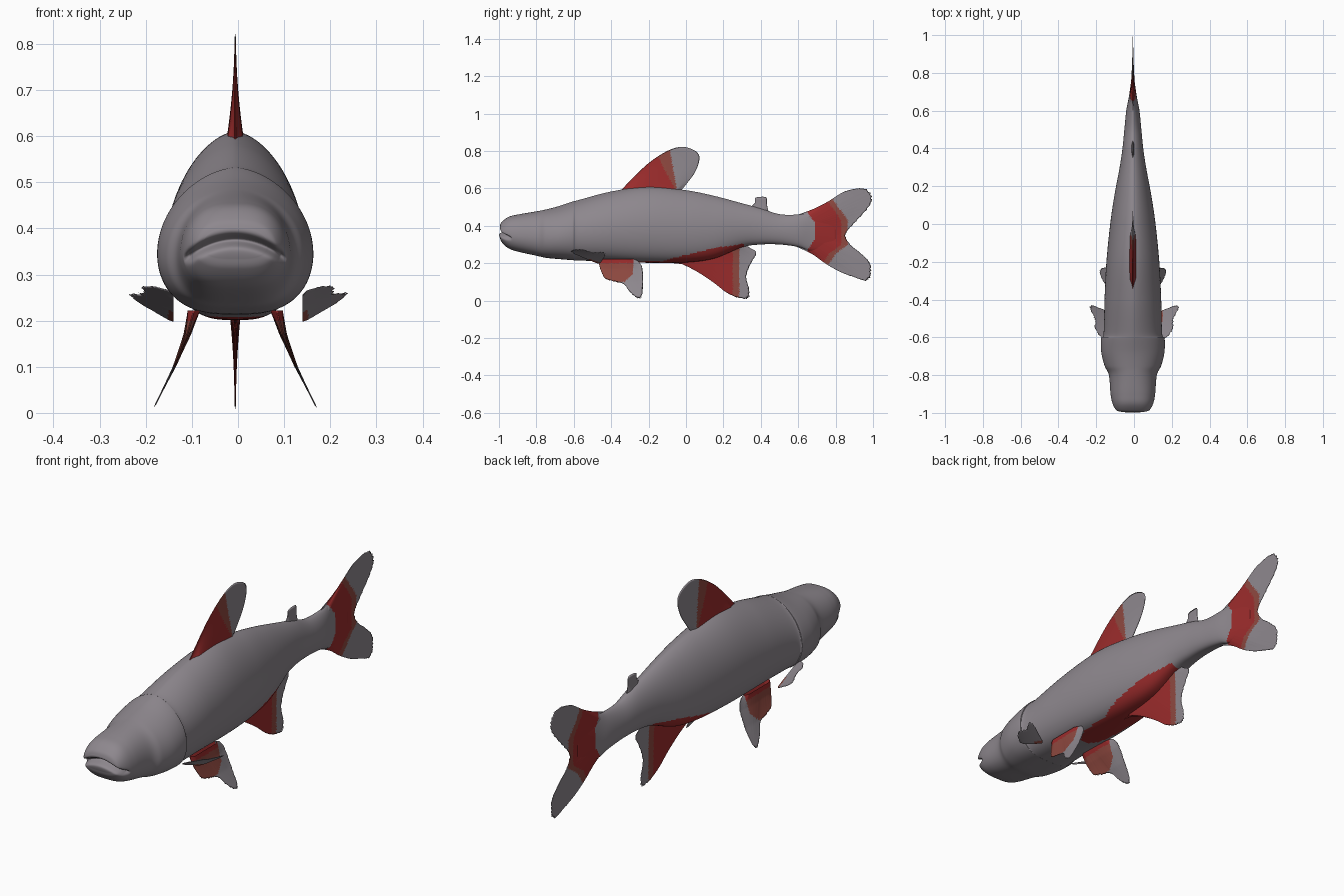
import bpy, bmesh, math, random
from mathutils import Vector

if "Cube" in bpy.data.objects:
    bpy.data.objects.remove(bpy.data.objects["Cube"])
random.seed(4)
X0 = -0.006  # body midline


def material(name, rgb):
    m = bpy.data.materials.new(name)
    m.diffuse_color = (*rgb, 1)
    m.use_nodes = True
    m.node_tree.nodes["Principled BSDF"].inputs["Base Color"].default_value = m.diffuse_color
    return m


MATS = [material("grey_skin", (0.27, 0.245, 0.27)),
        material("red_fin", (0.33, 0.025, 0.025)),
        material("rust_band", (0.27, 0.065, 0.05))]
GREY, RED, RUST = 0, 1, 2


def lerp(a, b, t):
    return a + (b - a) * t


def table(pts, x):
    """Piecewise linear lookup."""
    if x <= pts[0][0]:
        return pts[0][1]
    for (a, va), (b, vb) in zip(pts, pts[1:]):
        if x <= b:
            return lerp(va, vb, (x - a) / (b - a))
    return pts[-1][1]


def spline(pts, t):
    """Catmull-Rom through pts, t in 0..1."""
    n = len(pts) - 1
    i = min(int(t * n), n - 1)
    f = t * n - i
    p = [Vector(pts[max(0, min(n, i + k))]) for k in (-1, 0, 1, 2)]
    return 0.5 * (2 * p[1] + (p[2] - p[0]) * f + (2 * p[0] - 5 * p[1] + 4 * p[2] - p[3]) * f**2
                  + (3 * p[1] - p[0] - 3 * p[2] + p[3]) * f**3)


def finish(name, bm, rule):
    bmesh.ops.remove_doubles(bm, verts=bm.verts, dist=1e-5)
    bmesh.ops.recalc_face_normals(bm, faces=bm.faces)
    for f in bm.faces:
        f.smooth = True
        f.material_index = rule(f.calc_center_median())
    me = bpy.data.meshes.new(name)
    bm.to_mesh(me)
    bm.free()
    for m in MATS:
        me.materials.append(m)
    ob = bpy.data.objects.new(name, me)
    bpy.context.collection.objects.link(ob)
    return ob


# ---- colour rules ----
def tail_rule(c):
    front = table([(0.27, 0.65), (0.33, 0.69), (0.41, 0.695), (0.47, 0.65)], c.z)
    back = table([(0.19, 0.76), (0.25, 0.80), (0.30, 0.865), (0.43, 0.865), (0.55, 0.78)], c.z)
    if c.y < front or c.y > back:
        return GREY
    return RUST if c.y > back - 0.035 else RED


def body_rule(c):
    if c.y > 0.6:
        return tail_rule(c)
    edge = table([(-0.45, 0.19), (-0.4, 0.207), (-0.12, 0.212), (0, 0.245), (0.15, 0.28),
                  (0.31, 0.305), (0.33, 0.2)], c.y)
    return RED if c.z < edge else GREY


def dorsal_rule(c):
    back = table([(0.60, -0.05), (0.80, -0.085)], c.z)
    if c.y > back:
        return GREY
    return RUST if c.y > back - table([(0.6, 0.01), (0.68, 0.04), (0.8, 0.08)], c.z) else RED


def anal_rule(c):
    return GREY if c.y > 0.285 else RUST if c.y > 0.25 else RED


def pelvic_rule(c):
    if c.y > table([(0.1, -0.33), (0.14, -0.285), (0.22, -0.28)], c.z) or c.z < 0.1:
        return GREY
    return RUST if c.z < 0.2 else RED


# ---- body: loft of egg-shaped sections (y, top, bottom, half width) ----
STATIONS = [(-0.995, .400, .335, .07), (-0.985, .42, .312, .09), (-0.95, .447, .28, .108),
            (-0.9, .46, .262, .118), (-0.8, .477, .24, .127), (-0.75, .487, .229, .150),
            (-0.68, .505, .222, .167), (-0.605, .53, .216, .168), (-0.58, .536, .214, .155),
            (-0.4, .583, .21, .15), (-0.2, .61, .202, .14), (0, .59, .204, .12),
            (0.15, .56, .225, .098), (0.3, .52, .285, .07), (0.4, .493, .30, .055),
            (0.5, .462, .30, .045), (0.6, .46, .287, .035), (0.68, .47, .265, .02),
            (0.8, .46, .28, .003)]
SEG = 96


def section(st, shrink=1.0):
    y, top, bot, hw = st
    zc = bot + 0.42 * (top - bot)
    pts = []
    for k in range(SEG):
        a = 2 * math.pi * k / SEG
        c, s = math.cos(a), math.sin(a)
        p = lerp(0.7, 1.2, max(0, min(1, (y + 0.98) / 0.4))) if s > 0 else 0.62
        x = math.copysign(abs(c) ** p, c) * hw * shrink
        z = zc + ((top - zc) if s > 0 else (zc - bot)) * s * shrink
        # mouth groove, an arch pressed into the snout
        zm = 0.375 - 3.5 * x * x
        g = 0.035 * math.exp(-((z - zm) / 0.011) ** 2) if y < -0.93 else 0
        g *= max(0, min(1, (-0.93 - y) / 0.04))
        pts.append((x + X0, y + g, z))
    return pts


rings = []
for k in range(1, 15):
    s = k / 15
    first = STATIONS[0]
    rings.append(section((-1.0 + 0.005 * s * s, *first[1:]), s))
for k in range(221):
    rings.append(section(tuple(spline(STATIONS, k / 220))))
bm = bmesh.new()
rv = [[bm.verts.new(p) for p in r] for r in rings]
for a, b in zip(rv, rv[1:]):
    for k in range(SEG):
        j = (k + 1) % SEG
        bm.faces.new((a[k], a[j], b[j], b[k]))
bm.faces.new(rv[0])
bm.faces.new(rv[-1])
finish("body", bm, body_rule)


# ---- fins: thin sheets from a base line out to a free edge ----
def fin(name, base, edge, rule, root=0.012, rag=0.0, place=None, nu=110, nv=30):
    """base, edge: (y, z) curves; place maps (y, z, offset) to 3D."""
    place = place or (lambda y, z, d: (X0 + d, y, z))
    bm = bmesh.new()
    sides = ([], [])
    for i in range(nu + 1):
        t = i / nu
        b, e = spline(base, t), spline(edge, t)
        e = lerp(e, b, random.random() * rag)
        for sgn, rows in zip((1, -1), sides):
            row = []
            for j in range(nv + 1):
                v = j / nv
                q = lerp(b, e, v)
                rim = min(1, 6 * min(t, 1 - t))
                d = 0 if j == nv or i in (0, nu) else sgn * (0.0015 + root * rim * (1 - v) ** 2)
                row.append(bm.verts.new(place(q[0], q[1], d)))
            rows.append(row)
    for rows in sides:
        for a, b in zip(rows, rows[1:]):
            for j in range(nv):
                bm.faces.new((a[j], a[j + 1], b[j + 1], b[j]))
    return finish(name, bm, rule)


fin("dorsal_fin", [(-0.34, .58), (-0.04, .57)],
    [(-0.35, .585), (-0.3, .64), (-0.2, .735), (-0.1, .80), (-0.02, .822), (0.05, .80),
     (0.072, .76), (0.05, .69), (0, .62), (-0.03, .585)], dorsal_rule, 0.02)
fin("adipose_fin", [(0.35, .49), (0.435, .46)],
    [(0.345, .50), (0.37, .525), (0.37, .548), (0.40, .555), (0.43, .55), (0.433, .515),
     (0.44, .48)], lambda c: GREY, 0.008, nu=40, nv=8)
fin("tail_fin", [(0.58, .44), (0.63, .39), (0.63, .35), (0.58, .305)],
    [(0.58, .453), (0.68, .49), (0.76, .53), (0.85, .585), (0.94, .603), (0.985, .58),
     (0.995, .53), (0.95, .465), (0.875, .385), (0.855, .345), (0.88, .30), (0.94, .25),
     (0.985, .20), (0.99, .13), (0.96, .105), (0.91, .12), (0.83, .15), (0.75, .195),
     (0.68, .245), (0.58, .293)], tail_rule, 0.018, 0.025, nu=180, nv=50)
fin("anal_fin", [(-0.12, .215), (0.1, .235), (0.33, .31)],
    [(-0.12, .205), (0.03, .185), (0.1, .135), (0.17, .08), (0.22, .04), (0.285, .012),
     (0.335, .012), (0.34, .06), (0.325, .13), (0.35, .20), (0.378, .25), (0.36, .272),
     (0.315, .28)], anal_rule, 0.012, 0.03)


# ---- paired fins ----
def pelvic_place(side):
    def place(y, z, d):
        x = table([(0.01, .177), (0.1, .132), (0.17, .104), (0.22, .09)], z)
        return (X0 + side * (x + d), y, z)
    return place


PEC = [Vector(p) for p in ((.140, -.62, .262), (.215, -.575, .285),
                           (.140, -.44, .188), (.243, -.425, .258))]


def pectoral_place(side):
    def place(u, v, d):
        p = lerp(lerp(PEC[0], PEC[1], v), lerp(PEC[2], PEC[3], v), u)
        return (side * p.x, p.y, p.z + d)
    return place


for side, word in ((1, "left"), (-1, "right")):
    fin(f"{word}_pelvic_fin", [(-0.47, .222), (-0.28, .222)],
        [(-0.47, .215), (-0.455, .16), (-0.43, .115), (-0.38, .10), (-0.33, .085), (-0.3, .045),
         (-0.26, .012), (-0.237, .02), (-0.228, .10), (-0.235, .18), (-0.26, .215)],
        pelvic_rule, 0.012, 0.04, pelvic_place(side))
    # outline in the fin's own 0..1 plane
    fin(f"{word}_pectoral_fin", [(0.1, 0), (0.85, 0)],
        [(0.0, 0.1), (0.02, 0.6), (0.2, 0.85), (0.5, 0.8), (0.85, 1.0), (1.0, 0.85),
         (0.95, 0.5), (0.9, 0.1)],
        lambda c: RUST if abs(c.x) < 0.152 and c.y > -0.52 else GREY,
        0.002, 0.12, pectoral_place(side), 80, 16)
